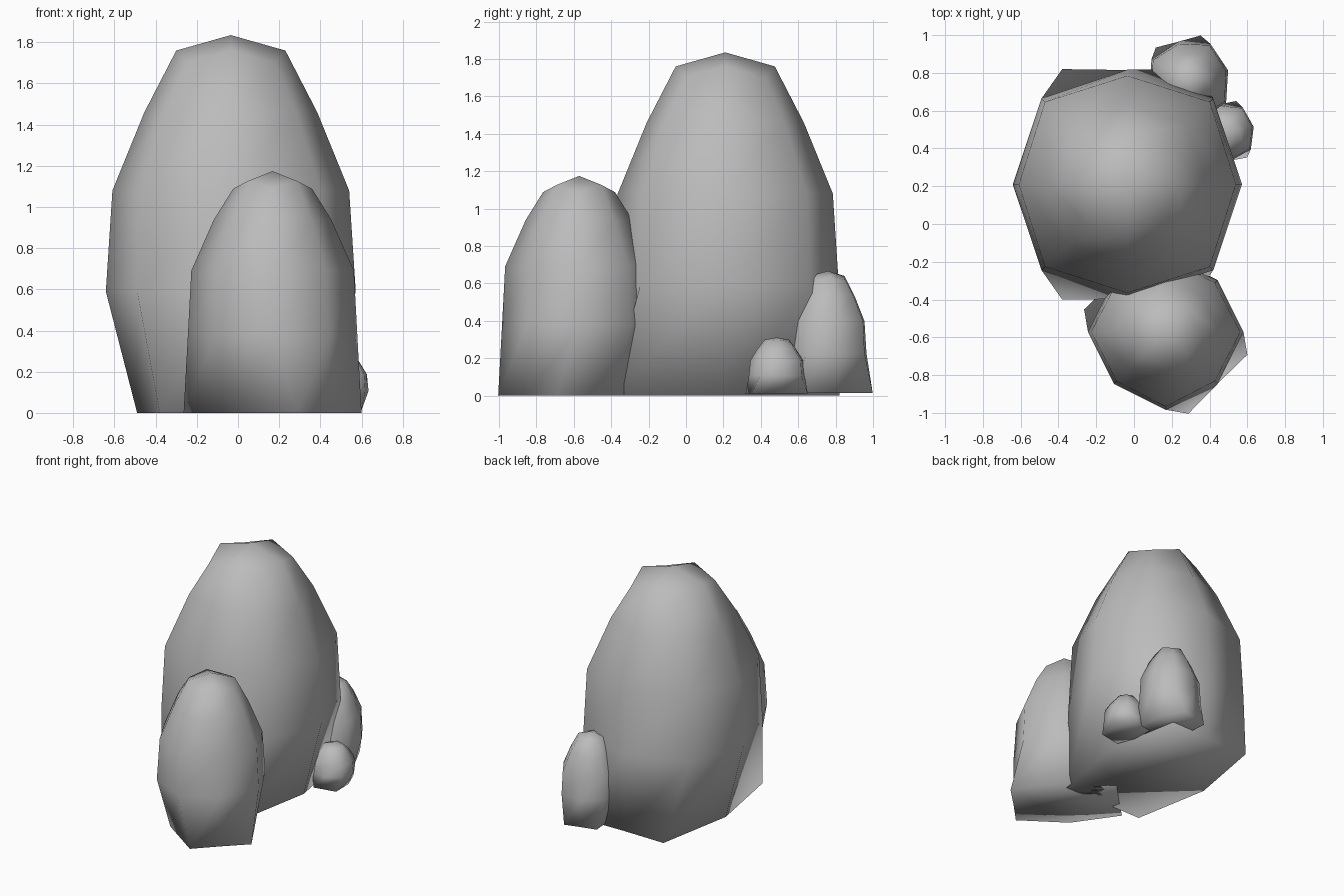
import bpy
import bmesh
from math import cos, sin, radians

cube = bpy.data.objects.get("Cube")
if cube:
    bpy.data.objects.remove(cube, do_unlink=True)

stone = bpy.data.materials.new("grey stone")
stone.use_nodes = True
grey = (0.5, 0.5, 0.5, 1)
stone.diffuse_color = grey
stone.node_tree.nodes["Principled BSDF"].inputs["Base Color"].default_value = grey

# Eight-sided rings: radius and height on the axes, then on the diagonals
RINGS = [(0.607, 0.59, 0.643, 0.59), (0.575, 1.08, 0.617, 1.08),
         (0.42, 1.46, 0.445, 1.468), (0.265, 1.76, 0.30, 1.70)]
TOP = 1.835


def boulder(name, centre, scale, height_scale, turn):
    bm = bmesh.new()

    # Uneven foot: short on the sides, wide at the corners
    foot = [(0.455, 0), (0.345, 0.61), (0, 0.605), (-0.345, 0.61)]
    foot += [(-x, -y) for x, y in foot]
    rings = [[bm.verts.new((x, y, 0)) for x, y in foot]]

    # Body rings
    for r_axis, z_axis, r_diag, z_diag in RINGS:
        ring = []
        for i in range(8):
            r, z = (r_diag, z_diag) if i % 2 else (r_axis, z_axis)
            a = radians(45 * i)
            ring.append(bm.verts.new((r * cos(a), r * sin(a), z)))
        rings.append(ring)

    # Walls, underside and domed top
    for low, high in zip(rings, rings[1:]):
        for i in range(8):
            j = (i + 1) % 8
            bm.faces.new((low[i], low[j], high[j], high[i]))
    bm.faces.new(rings[0][::-1])
    tip = bm.verts.new((0, 0, TOP))
    for i in range(8):
        bm.faces.new((rings[-1][i], rings[-1][(i + 1) % 8], tip))
    for face in bm.faces:
        face.smooth = True

    mesh = bpy.data.meshes.new(name)
    bm.to_mesh(mesh)
    bm.free()
    mesh.materials.append(stone)
    rock = bpy.data.objects.new(name, mesh)
    rock.location = centre
    rock.scale = (scale, scale, height_scale)
    rock.rotation_euler.z = radians(turn)
    bpy.context.collection.objects.link(rock)


# One boulder shape, reused at four sizes
boulder("large_boulder", (-0.035, 0.21, 0), 1, 1, 0)
boulder("front_boulder", (0.168, -0.572, 0), 0.64, 0.64, 45)
boulder("small_back_boulder", (0.29, 0.757, 0.015), 0.355, 0.355, 15)
boulder("tiny_side_boulder", (0.485, 0.485, 0.01), 0.25, 0.164, 11)
